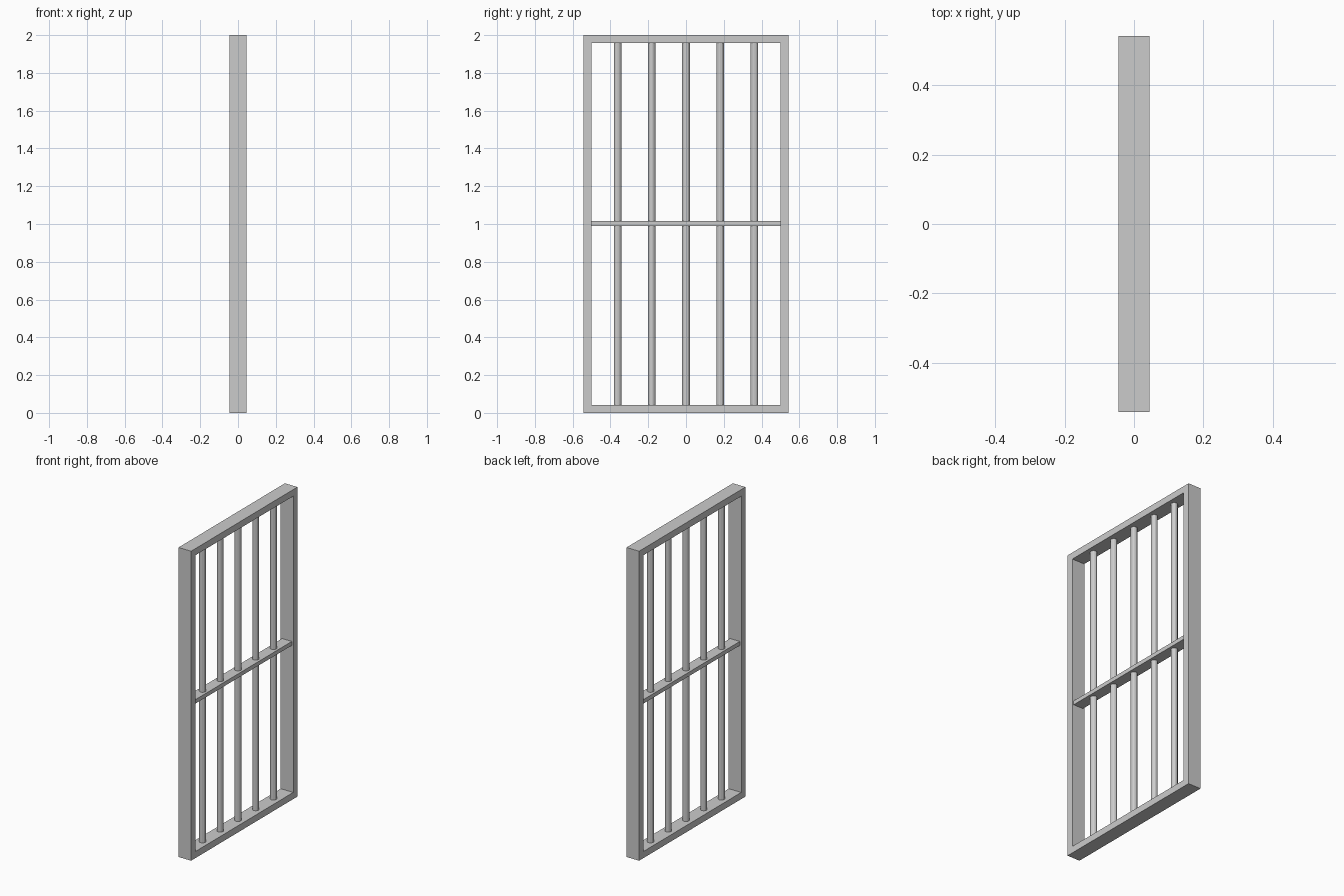
import bpy, bmesh

if "Cube" in bpy.data.objects:
    bpy.data.objects.remove(bpy.data.objects["Cube"])

HALF_W, HEIGHT, HALF_D, RIM = 0.543, 2.0, 0.045, 0.043


def finish(name, bm):
    bmesh.ops.recalc_face_normals(bm, faces=bm.faces[:])
    mesh = bpy.data.meshes.new(name)
    bm.to_mesh(mesh)
    bm.free()
    obj = bpy.data.objects.new(name, mesh)
    bpy.context.collection.objects.link(obj)
    return obj


# Outer frame: one closed rectangular ring, extruded through the depth
bm = bmesh.new()


def loop(x, inset):
    w = HALF_W - inset
    corners = [(-w, inset), (w, inset), (w, HEIGHT - inset), (-w, HEIGHT - inset)]
    return [bm.verts.new((x, y, z)) for y, z in corners]


rings = [loop(-HALF_D, 0), loop(HALF_D, 0), loop(HALF_D, RIM), loop(-HALF_D, RIM)]
for k in range(4):
    a, b = rings[k], rings[(k + 1) % 4]
    for i in range(4):
        j = (i + 1) % 4
        bm.faces.new((a[i], a[j], b[j], b[i]))
finish("outer_frame", bm)

# Flat crossbar at mid height
bpy.ops.mesh.primitive_cube_add(size=1, location=(0, 0, 1.003))
crossbar = bpy.context.object
crossbar.name = "crossbar"
crossbar.scale = (0.07, 2 * (HALF_W - RIM), 0.026)

# Five vertical round bars
for i in range(5):
    bpy.ops.mesh.primitive_cylinder_add(
        vertices=12, radius=0.02, depth=HEIGHT - 2 * RIM,
        location=(0, (i - 2) * 0.181, HEIGHT / 2))
    bpy.context.object.name = f"vertical_bar_{i + 1}"
